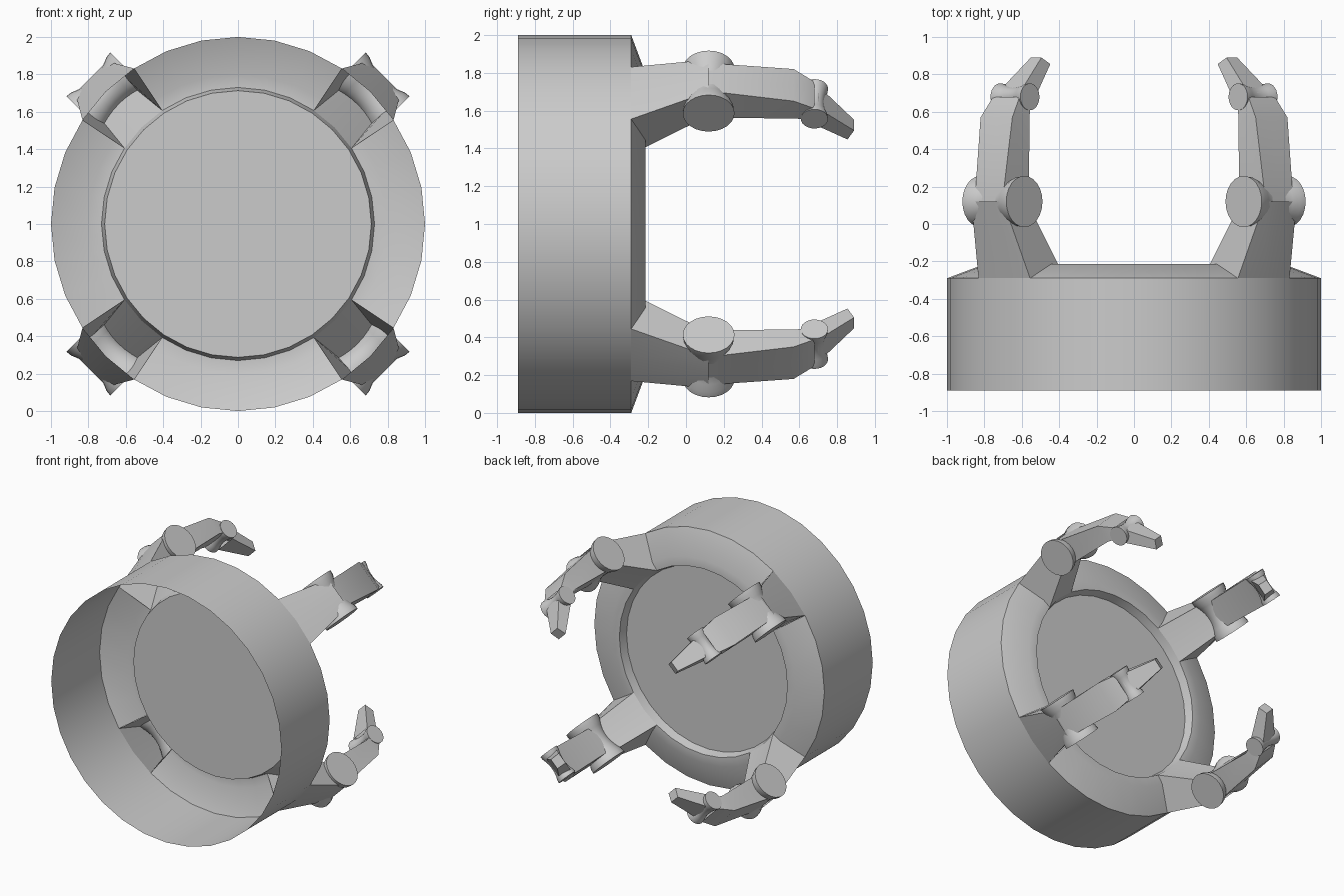
import bpy, bmesh
from math import sin, cos, pi, radians

if "Cube" in bpy.data.objects:
    bpy.data.objects.remove(bpy.data.objects["Cube"])

N = 32            # sides of the round base
ZC = 1.0          # height of the base axis, which runs along y


def make(name, bm):
    bmesh.ops.recalc_face_normals(bm, faces=bm.faces)
    me = bpy.data.meshes.new(name)
    bm.to_mesh(me)
    bm.free()
    ob = bpy.data.objects.new(name, me)
    bpy.context.collection.objects.link(ob)
    bpy.context.view_layer.objects.active = ob
    bpy.ops.object.select_all(action='DESELECT')
    ob.select_set(True)
    bpy.ops.object.shade_smooth_by_angle(angle=radians(30))
    return ob


def bridge(bm, rings, skip=lambda i, k: False):
    for i, (a, b) in enumerate(zip(rings, rings[1:])):
        n = len(a)
        for k in range(n):
            if not skip(i, k):
                bm.faces.new((a[k], a[(k + 1) % n], b[(k + 1) % n], b[k]))


# Base: open-fronted shell, sloped rim with gaps at the fingers, recessed disc
bm = bmesh.new()
profile = [(1, -0.89), (1, -0.29), (0.80, -0.215), (0.73, -0.215), (0.713, -0.28)]
rings = [[bm.verts.new((r * cos(2 * pi * k / N), y, ZC + r * sin(2 * pi * k / N)))
          for k in range(N)] for r, y in profile]
bridge(bm, rings, lambda i, k: i in (1, 2) and k % 8 in (3, 4))
bm.faces.new(rings[-1])
make("base_shell", bm)


def placer(angle):
    # finger coordinates: t sideways, y along the axis, r outward
    c, s = cos(angle), sin(angle)
    return lambda t, y, r: (r * c - t * s, y, ZC + r * s + t * c)


def segment(name, put, sections, cap=False):
    # section: (outer y, outer r, half width, bulge), (inner y, inner r, half width, bulge)
    bm = bmesh.new()
    rings = []
    for (yo, ro, ho, bo), (yi, ri, hi, bi) in sections:
        pts = [(-ho, yo, ro), (0, yo, ro + bo), (ho, yo, ro),
               (hi, yi, ri), (0, yi, ri + bi), (-hi, yi, ri)]
        rings.append([bm.verts.new(put(*p)) for p in pts])
    bridge(bm, rings)
    if cap:
        bm.faces.new(rings[-1])
    return make(name, bm)


def joint(name, put, y, r, half, rad, waist):
    # waisted barrel lying across the finger
    bm = bmesh.new()
    n = 24
    prof = []
    for u in (-1, -0.8, -0.55, -0.28, 0, 0.28, 0.55, 0.8, 1):
        k = max(0.0, 1 - (u / 0.85) ** 2)
        prof.append((u * half, rad - (rad - waist) * k))
    rings = [[bm.verts.new(put(t, y + q * cos(2 * pi * k / n), r + q * sin(2 * pi * k / n)))
              for k in range(n)] for t, q in prof]
    bridge(bm, rings)
    bm.faces.new(rings[0])
    bm.faces.new(rings[-1])
    return make(name, bm)


# Four fingers, each two joints and three tapering segments
c, s = cos(pi / 16 * 1), sin(pi / 16 * 1)
for i in range(4):
    put = placer(pi / 4 + i * pi / 2)
    segment(f"finger_root_{i}", put, [
        ((-0.29, c, s, 1 - c), (-0.215, 0.73 * c, 0.73 * s, 0.73 * (1 - c))),
        ((0.12, 1.11, 0.12, 0), (0.12, 0.93, 0.12, 0))])
    joint(f"finger_knuckle_{i}", put, 0.12, 0.995, 0.166, 0.137, 0.10)
    segment(f"finger_middle_{i}", put, [
        ((0.12, 1.10, 0.105, 0), (0.12, 0.90, 0.105, 0)),
        ((0.57, 1.04, 0.12, 0), (0.57, 0.905, 0.115, 0)),
        ((0.68, 0.965, 0.10, 0), (0.68, 0.88, 0.10, 0))])
    joint(f"finger_tip_joint_{i}", put, 0.68, 0.90, 0.113, 0.072, 0.052)
    segment(f"finger_tip_{i}", put, [
        ((0.70, 0.95, 0.085, 0), (0.68, 0.83, 0.085, 0)),
        ((0.89, 0.74, 0.04, 0), (0.855, 0.675, 0.042, 0))], cap=True)
